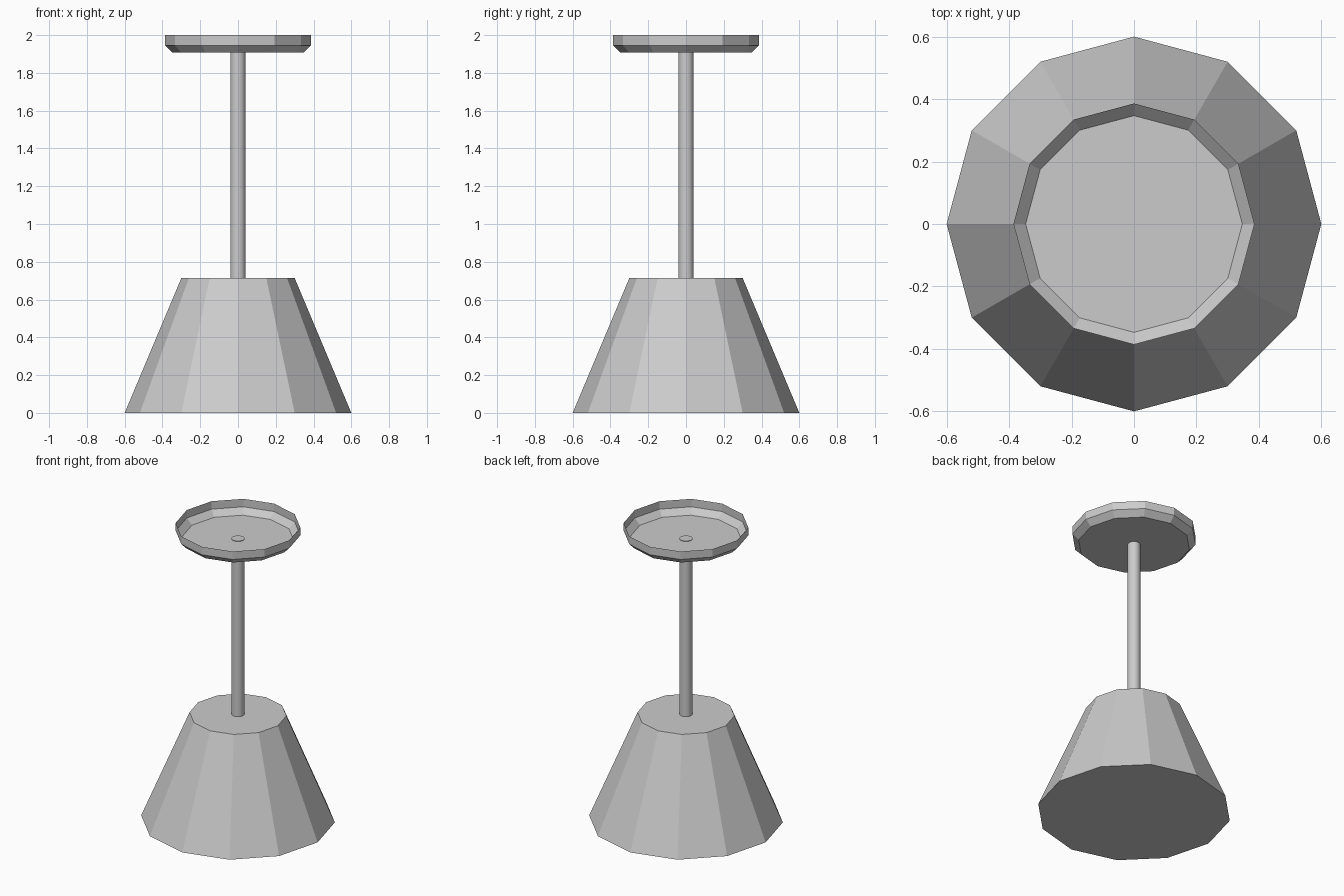
import bpy, bmesh
from math import cos, sin, tau

if "Cube" in bpy.data.objects:
    bpy.data.objects.remove(bpy.data.objects["Cube"])


def lathe(name, profile, sides, cap_bottom=True, cap_top=True, smooth=False):
    """Revolve (radius, z) points around z, with optional end caps."""
    bm = bmesh.new()
    rings = [[bm.verts.new((r * cos(tau * i / sides), r * sin(tau * i / sides), z))
              for i in range(sides)] for r, z in profile]
    for low, high in zip(rings, rings[1:]):
        for i in range(sides):
            j = (i + 1) % sides
            face = bm.faces.new((low[i], low[j], high[j], high[i]))
            face.smooth = smooth
    if cap_bottom:
        bm.faces.new(rings[0][::-1])
    if cap_top:
        bm.faces.new(rings[-1])
    mesh = bpy.data.meshes.new(name)
    bm.to_mesh(mesh)
    bm.free()
    obj = bpy.data.objects.new(name, mesh)
    bpy.context.collection.objects.link(obj)
    return obj


# Twelve-sided tapered base
lathe("base", [(0.6, 0), (0.3, 0.714)], 12)

# Round pole, just breaking through the dish floor
lathe("pole", [(0.04, 0.714), (0.04, 1.911)], 32, smooth=True)

# Thin open dish: flat floor, sloped edge, upright rim
lathe("dish", [(0.347, 1.907), (0.386, 1.946), (0.386, 2.0)], 12, cap_top=False)
